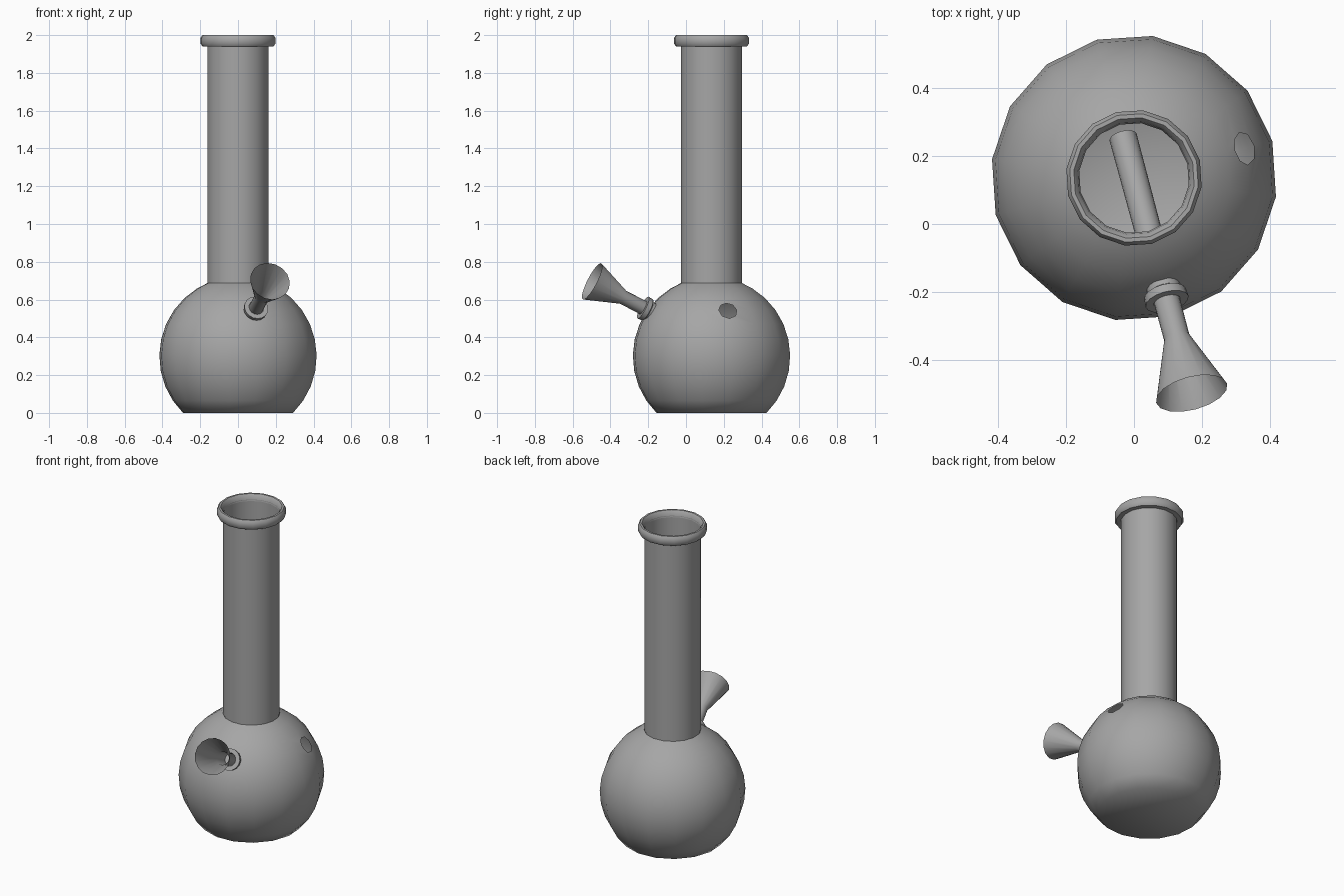
import bpy, bmesh
from math import sin, cos, radians, pi
from mathutils import Matrix, Vector

cube = bpy.data.objects.get("Cube")
if cube:
    bpy.data.objects.remove(cube, do_unlink=True)

SIDES = 16
BULB_R, BULB_Z = 0.42, 0.30
# The whole vessel is turned a little about its own upright axis
BASE = Matrix.Translation((0, 0.135, 0)) @ Matrix.Rotation(radians(15), 4, 'Z')

grey = bpy.data.materials.new("plain_grey")
grey.use_nodes = True
colour = (0.38, 0.38, 0.38, 1)
grey.diffuse_color = colour
grey.node_tree.nodes["Principled BSDF"].inputs["Base Color"].default_value = colour


def lathe(profile):
    """Turn (radius, height) points about z; radius 0 becomes a pole."""
    bm = bmesh.new()
    rings = []
    for r, z in profile:
        if r == 0:
            rings.append([bm.verts.new((0, 0, z))] * SIDES)
        else:
            turns = [2 * pi * k / SIDES for k in range(SIDES)]
            rings.append([bm.verts.new((r * cos(t), r * sin(t), z)) for t in turns])
    for low, high in zip(rings, rings[1:]):
        for k in range(SIDES):
            n = (k + 1) % SIDES
            corners = dict.fromkeys((low[k], low[n], high[n], high[k]))
            bm.faces.new(list(corners))
    return bm


def finish(bm, name, matrix=BASE, sharp=None):
    mesh = bpy.data.meshes.new(name)
    bm.to_mesh(mesh)
    bm.free()
    mesh.materials.append(grey)
    mesh.shade_smooth()
    if sharp:
        mesh.set_sharp_from_angle(angle=radians(sharp))
    obj = bpy.data.objects.new(name, mesh)
    obj.matrix_world = matrix
    bpy.context.collection.objects.link(obj)
    return obj


# Round bulb with a flat floor, open where the neck joins
latitudes = [radians(-45.6 + 11.6 * k) for k in range(10)] + [radians(67)]
profile = [(BULB_R * cos(a), BULB_Z + BULB_R * sin(a)) for a in latitudes]
profile[0] = (profile[0][0], 0)
bulb = lathe([(0, 0)] + profile)

# Small round air hole in the side of the bulb
centre = Vector((0, 0, BULB_Z))
hole = centre + BULB_R * Vector((cos(latitudes[7]), 0, sin(latitudes[7])))
corner = min(bulb.verts, key=lambda v: (v.co - hole).length)
cut = bmesh.ops.bevel(bulb, geom=[corner], offset=0.05, affect='VERTICES',
                      segments=2, profile=0.5)
bmesh.ops.delete(bulb, geom=cut["faces"], context='FACES')
for v in bulb.verts:
    if v.is_boundary and (v.co - hole).length < 0.08:
        edge = hole + (v.co - hole).normalized() * 0.05
        v.co = centre + (edge - centre).normalized() * BULB_R * 0.99
finish(bulb, "bulb")

# Straight neck and its rolled lip
finish(lathe([(0.163, 0.685), (0.163, 1.97)]), "neck", sharp=40)
finish(lathe([(0.163, 1.94), (0.19, 1.941), (0.2, 1.955), (0.2, 1.985),
              (0.19, 2.0), (0.178, 2.0), (0.166, 1.985), (0.162, 1.96)]),
       "neck_lip", sharp=50)

# Slanted stem with a flared bowl, and the collar that holds it;
# heights run along the stem axis, with zero at the bowl mouth
slant = BASE @ Matrix.Translation((0, -0.654, 0.697)) @ Matrix.Rotation(radians(63.4), 4, 'X')
finish(lathe([(0.041, -0.87), (0.038, -0.19), (0.108, 0)]),
       "stem_and_bowl", slant, sharp=30)
finish(lathe([(0.05, -0.42), (0.051, -0.345), (0.063, -0.338),
              (0.065, -0.312), (0.04, -0.312)]),
       "stem_collar", slant, sharp=35)
